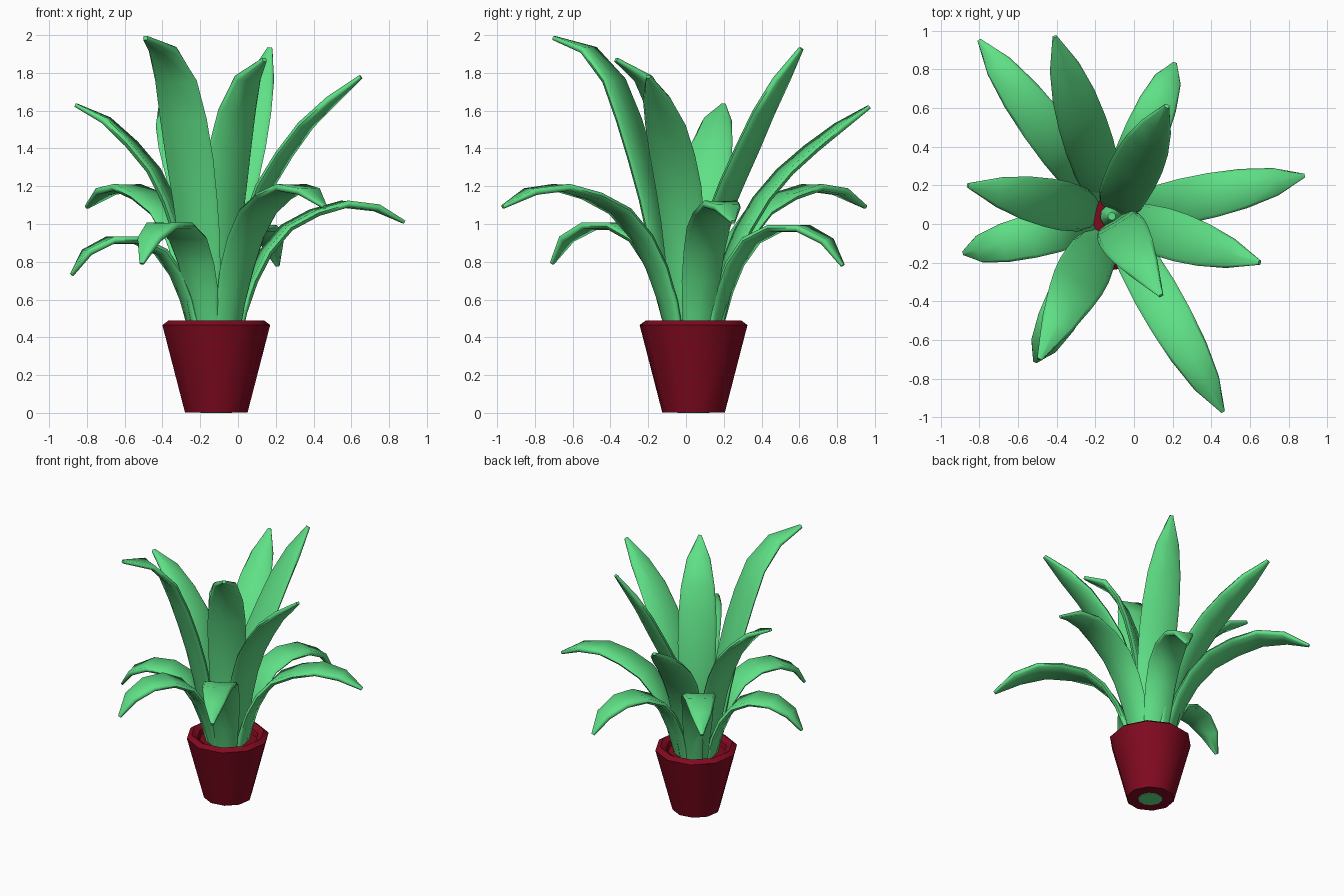
import bpy, bmesh, math
from mathutils import Vector

if "Cube" in bpy.data.objects:
    bpy.data.objects.remove(bpy.data.objects["Cube"])

CX, CY = -0.115, 0.04          # plant axis


def material(name, rgb):
    m = bpy.data.materials.new(name)
    m.diffuse_color = (*rgb, 1)
    m.use_nodes = True
    m.node_tree.nodes["Principled BSDF"].inputs["Base Color"].default_value = m.diffuse_color
    return m


GREEN = material("leaf green", (0.115, 0.75, 0.24))
RED = material("pot dark red", (0.22, 0.003, 0.014))


def finish(bm, name, mat, angle):
    bmesh.ops.recalc_face_normals(bm, faces=bm.faces)
    me = bpy.data.meshes.new(name)
    bm.to_mesh(me)
    bm.free()
    me.materials.append(mat)
    ob = bpy.data.objects.new(name, me)
    bpy.context.collection.objects.link(ob)
    bpy.ops.object.select_all(action='DESELECT')
    ob.select_set(True)
    bpy.context.view_layer.objects.active = ob
    bpy.ops.object.shade_smooth_by_angle(angle=math.radians(angle))
    return ob


def skin(bm, rings):
    # bridge consecutive rings of vertices with quads and cap both ends
    for a, b in zip(rings, rings[1:]):
        n = len(a)
        for i in range(n):
            j = (i + 1) % n
            bm.faces.new((a[i], a[j], b[j], b[i]))
    bm.faces.new(rings[0])
    bm.faces.new(rings[-1])


def lathe(name, profile, mat, angle):
    # ten-sided turned shape around the plant axis
    bm = bmesh.new()
    turn = math.radians(9)
    skin(bm, [[bm.verts.new((CX + r * math.cos(turn + k * math.tau / 10),
                             CY + r * math.sin(turn + k * math.tau / 10), z))
               for k in range(10)] for r, z in profile])
    finish(bm, name, mat, angle)


# Pot with chamfered rim and soil level, and the green core where the leaves join
lathe("pot", [(0.168, 0.003), (0.289, 0.465), (0.255, 0.49), (0.215, 0.465), (0.205, 0.43)], RED, 40)
lathe("leaf_core", [(0.085, 0.0), (0.06, 0.45), (0.02, 0.55)], GREEN, 40)


def interp(table, x):
    for (x0, y0), (x1, y1) in zip(table, table[1:]):
        if x <= x1:
            return y0 + (y1 - y0) * (x - x0) / (x1 - x0)
    return table[-1][1]


def smooth_path(pts, segs):
    # Catmull-Rom curve through the points, resampled by length
    p = [Vector(q) for q in pts]
    p = [2 * p[0] - p[1]] + p + [2 * p[-1] - p[-2]]
    fine = []
    for i in range(1, len(p) - 2):
        a, b, c, d = p[i - 1:i + 3]
        for k in range(12):
            t = k / 12
            fine.append(0.5 * (2 * b + (c - a) * t + (2 * a - 5 * b + 4 * c - d) * t * t
                               + (3 * b - a - 3 * c + d) * t ** 3))
    fine.append(p[-2])
    length = [0]
    for a, b in zip(fine, fine[1:]):
        length.append(length[-1] + (b - a).length)
    xs = [(l, q.x) for l, q in zip(length, fine)]
    zs = [(l, q.y) for l, q in zip(length, fine)]
    return [Vector((interp(xs, length[-1] * k / segs), interp(zs, length[-1] * k / segs)))
            for k in range(segs + 1)]


WIDTH = [(0, 0.06), (0.2, 0.08), (0.4, 0.113), (0.6, 0.128), (0.75, 0.125), (0.88, 0.092), (1, 0.012)]
SEGS = 10


def leaf(name, path, tip, scale=1.0):
    # sweep a thin, nearly flat cross-section along the leaf path, towards the given tip (x, y, z)
    dx, dy = tip[0] - CX, tip[1] - CY
    az = math.atan2(dy, dx)
    out = Vector((math.cos(az), math.sin(az), 0))
    side = Vector((-math.sin(az), math.cos(az), 0))
    up = Vector((0, 0, 1))
    fr, fz = math.hypot(dx, dy) / path[-1][0], tip[2] / path[-1][1]
    pts = smooth_path([(0.03, 0.03)] + [(r * fr, z * fz) for r, z in path], SEGS)
    bm = bmesh.new()
    rings = []
    for k, p in enumerate(pts):
        t = (pts[min(k + 1, SEGS)] - pts[max(k - 1, 0)]).normalized()
        normal = up * t.x - out * t.y
        w = interp(WIDTH, k / SEGS) * scale
        th, cup = min(0.018, w * 0.8), w * 0.04
        section = [(-w, 0), (-0.86 * w, th), (0, th - cup), (0.86 * w, th),
                   (w, 0), (0.86 * w, -th), (0, -th - cup), (-0.86 * w, -th)]
        c = Vector((CX, CY, 0)) + out * p.x + up * p.y
        rings.append([bm.verts.new(c + side * s + normal * n) for s, n in section])
    skin(bm, rings)
    finish(bm, name, GREEN, 70)


# Low drooping leaves
low = [(0.13, 0.48), (0.19, 0.69), (0.28, 0.86), (0.40, 0.96), (0.57, 0.985), (0.70, 0.95),
       (0.79, 0.88), (0.85, 0.78)]
for i, tip in enumerate([(0.21, 0.83, 0.78), (-0.51, -0.71, 0.79), (-0.88, -0.15, 0.73)]):
    leaf(f"low_leaf_{i + 1}", low, tip, 0.9)

# Wide arching leaves
arch = [(0.13, 0.48), (0.18, 0.66), (0.28, 0.88), (0.45, 1.07), (0.72, 1.18), (0.88, 1.19),
        (1.07, 1.15), (1.16, 1.09)]
for i, tip in enumerate([(0.46, -0.97, 1.09), (-0.80, 0.95, 1.09), (0.88, 0.25, 1.01)]):
    leaf(f"arching_leaf_{i + 1}", arch, tip, 0.92)

# Upright leaves, each with its own bend
leaf("upright_leaf_back", [(0.13, 0.48), (0.2, 0.79), (0.33, 1.06), (0.5, 1.27), (0.76, 1.48), (0.976, 1.62)],
     (-0.41, 0.97, 1.62))
leaf("upright_leaf_left", [(0.11, 0.48), (0.16, 0.8), (0.24, 1.08), (0.35, 1.3), (0.56, 1.52), (0.70, 1.61),
                           (0.762, 1.63)], (-0.86, 0.2, 1.63))
leaf("upright_leaf_right", [(0.1, 0.48), (0.15, 0.85), (0.25, 1.16), (0.37, 1.36), (0.54, 1.57), (0.8, 1.78)],
     (0.65, -0.2, 1.78))
leaf("tall_leaf_back", [(0.05, 0.48), (0.075, 0.75), (0.15, 1.05), (0.28, 1.32), (0.42, 1.6), (0.55, 1.81),
                        (0.637, 1.93)], (0.17, 0.61, 1.93), 1.05)
leaf("tall_leaf_front_right", [(0.04, 0.48), (0.06, 1.0), (0.15, 1.45), (0.27, 1.72), (0.40, 1.84),
                               (0.48, 1.87)], (0.14, -0.37, 1.87), 1.05)
leaf("tall_leaf_front_left", [(0.13, 0.5), (0.22, 1.0), (0.34, 1.42), (0.50, 1.80), (0.71, 1.97),
                              (0.836, 1.985)], (-0.49, -0.70, 1.985), 1.1)
